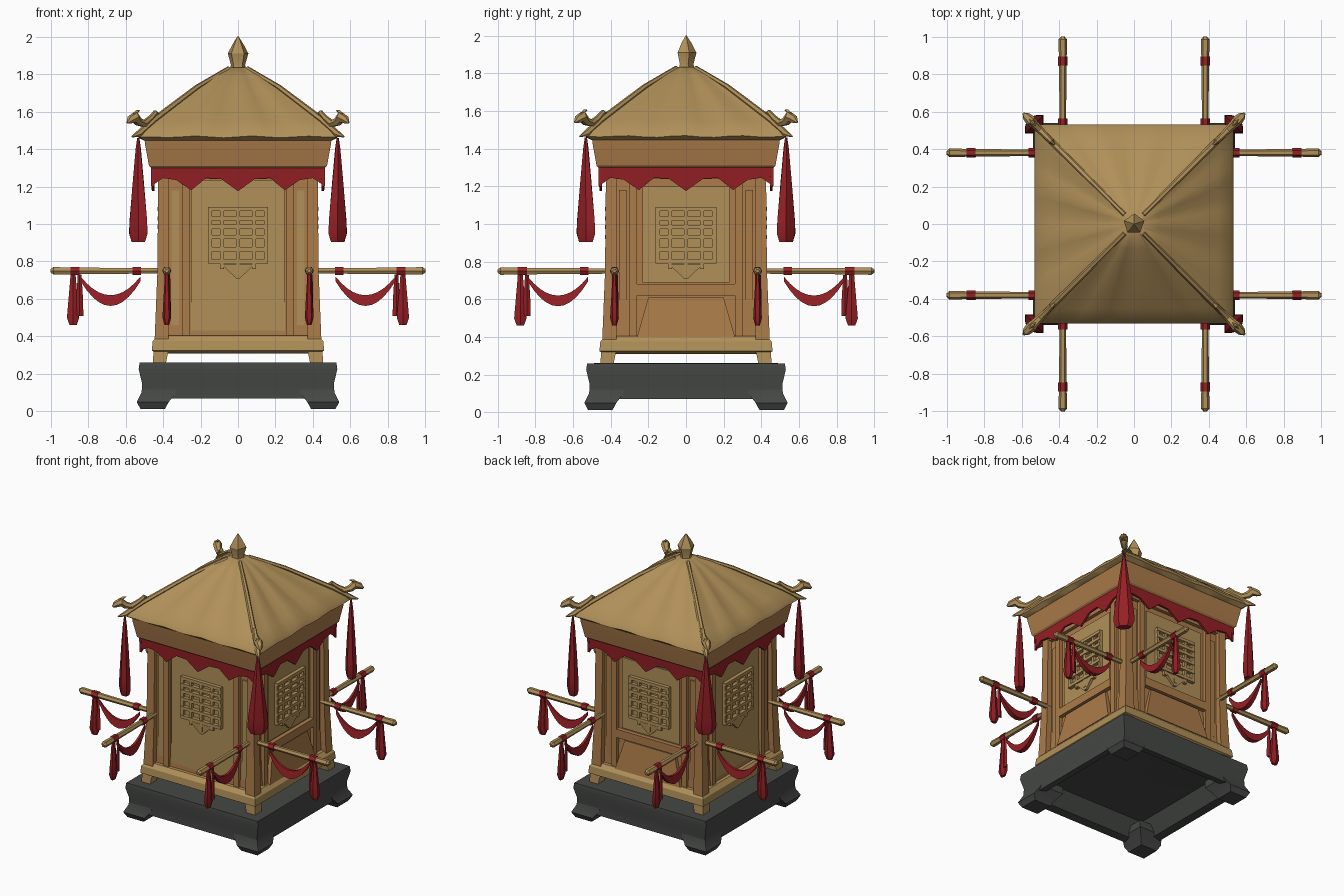
import bpy, bmesh, math
from mathutils import Matrix, Vector

if "Cube" in bpy.data.objects:
    bpy.data.objects.remove(bpy.data.objects["Cube"])


def material(name, rgb):
    m = bpy.data.materials.new(name)
    m.diffuse_color = (*rgb, 1)
    m.use_nodes = True
    m.node_tree.nodes["Principled BSDF"].inputs["Base Color"].default_value = m.diffuse_color
    return m


GOLD = material("old gold", (0.44, 0.28, 0.10))
BROWN = material("copper brown", (0.41, 0.20, 0.068))
RED = material("deep red", (0.30, 0.014, 0.018))
GREY = material("charcoal", (0.060, 0.064, 0.060))


def loft(name, sections, mat, turn=0, caps=True):
    """Skin closed sections of equal length; turn = degrees about z."""
    bm = bmesh.new()
    rot = Matrix.Rotation(math.radians(turn), 3, 'Z')
    rings = [[bm.verts.new(rot @ Vector(p)) for p in s] for s in sections]
    n = len(rings[0])
    for a, b in zip(rings, rings[1:]):
        for i in range(n):
            j = (i + 1) % n
            bm.faces.new((a[i], a[j], b[j], b[i]))
    if caps:
        bm.faces.new(rings[0])
        bm.faces.new(rings[-1])
    bmesh.ops.recalc_face_normals(bm, faces=bm.faces)
    me = bpy.data.meshes.new(name)
    bm.to_mesh(me)
    bm.free()
    for p in me.polygons:
        p.use_smooth = True
    me.set_sharp_from_angle(angle=math.radians(32))
    me.materials.append(mat)
    ob = bpy.data.objects.new(name, me)
    bpy.context.collection.objects.link(ob)
    return ob


def rect(x0, x1, y0, y1, z):
    return [(x0, y0, z), (x1, y0, z), (x1, y1, z), (x0, y1, z)]


def sq(h, z):
    return rect(-h, h, -h, h, z)


def box(name, x0, x1, y0, y1, z0, z1, mat, turn=0):
    return loft(name, [rect(x0, x1, y0, y1, z0), rect(x0, x1, y0, y1, z1)], mat, turn)


def tassel(name, x, y, rows, mat, turn, angle=0, n=6):
    """Hanging flattened bundle; rows = (z, half width, half depth)."""
    c, s = math.cos(angle), math.sin(angle)
    secs = []
    for z, w, d in rows:
        ring = []
        for i in range(n):
            t = math.tau * i / n
            u, v = w * math.cos(t), d * math.sin(t)
            ring.append((x + u * c - v * s, y + u * s + v * c, z))
        secs.append(ring)
    return loft(name, secs, mat, turn)


def diagonal_tube(name, rows, mat, turn, n=6):
    """Tube in the vertical plane of a corner; rows = (x=-y, z, radius)."""
    out = Vector((1, -1, 0)).normalized()
    side = Vector((1, 1, 0)).normalized()
    pts = [Vector((a, -a, z)) for a, z, r in rows]
    secs = []
    for k, (a, z, r) in enumerate(rows):
        t = (pts[min(k + 1, len(pts) - 1)] - pts[max(k - 1, 0)]).normalized()
        up = side.cross(t)
        secs.append([pts[k] + side * r * math.cos(math.tau * i / n) + up * r * math.sin(math.tau * i / n)
                     for i in range(n)])
    return loft(name, secs, mat, turn)


# Roof: square rings with soft cloth-like folds
def roof_ring(h, z, fold, n=14):
    ring = []
    for s in range(4):
        rot = Matrix.Rotation(s * math.pi / 2, 3, 'Z')
        for i in range(n):
            u = 2 * i / n - 1
            w = fold * math.sin(11 * u + 2 * s) * (1 - u ** 4)
            ring.append(rot @ Vector((h * u, -h, z + w)))
    return ring


loft("roof", [roof_ring(h, z, f) for h, z, f in
              [(0.05, 1.835, 0), (0.13, 1.79, .004), (0.22, 1.725, .008), (0.34, 1.635, .012),
               (0.45, 1.55, .011), (0.515, 1.495, .007), (0.53, 1.465, .005), (0.50, 1.445, 0)]], GOLD)
loft("frieze", [sq(0.50, 1.46), sq(0.495, 1.42), sq(0.475, 1.31), sq(0.46, 1.295)], BROWN)
tassel("finial", 0, 0, [(1.82, .045, .045), (1.85, .04, .04), (1.91, .058, .055), (1.96, .03, .03), (2.0, .004, .004)],
       GOLD, 0, 0.3, 5)

# Cabin core and sill
loft("cabin_walls", [sq(0.41, 0.32), sq(0.395, 0.6), sq(0.395, 1.31)], BROWN)
loft("sill", [sq(0.435, 0.31), sq(0.46, 0.325), sq(0.455, 0.375), sq(0.43, 0.405)], GOLD)

# Base: hollow table with a skirt
loft("base", [sq(0.47, 0.075), sq(0.515, 0.07), sq(0.51, 0.15), sq(0.53, 0.225), sq(0.525, 0.26),
              sq(0.30, 0.262)], GREY)
bpy.data.objects.remove(bpy.data.objects["base"])
loft("base", [sq(0.10, 0.21), sq(0.40, 0.19), sq(0.46, 0.08), sq(0.515, 0.07), sq(0.512, 0.15),
              sq(0.53, 0.225), sq(0.525, 0.26), sq(0.30, 0.262)], GREY)

for k, side in enumerate(("front", "right", "back", "left")):
    turn = 90 * k
    # Base leg, cabin foot and corner post
    loft(side + "_base_leg", [rect(.39, .52, -.52, -.39, 0.012), rect(.37, .54, -.54, -.37, 0.05),
                              rect(.33, .515, -.515, -.33, 0.10), rect(.33, .51, -.51, -.33, 0.15)], GREY, turn)
    loft(side + "_cabin_foot", [rect(.385, .455, -.455, -.385, 0.255), rect(.37, .45, -.45, -.37, 0.33)], GOLD, turn)
    loft(side + "_corner_post", [rect(.37, .445, -.445, -.37, 0.38), rect(.37, .43, -.43, -.37, 0.75),
                                 rect(.37, .425, -.425, -.37, 1.31)], BROWN, turn)

    # Wall framing and panels
    for s in (-1, 1):
        a, b = sorted((s * .26, s * .30))
        box(side + "_stile", a, b, -.42, -.39, .39, 1.25, BROWN, turn)
        a, b = sorted((s * .315, s * .355))
        box(side + "_side_strip", a, b, -.403, -.39, .46, 1.18, GOLD if side == "front" else BROWN, turn)
    box(side + "_top_rail", -.36, .36, -.42, -.39, 1.24, 1.31, BROWN, turn)
    if side in ("front", "left"):
        box(side + "_door_panel", -.25, .25, -.404, -.39, .42, 1.235, GOLD, turn)
    else:
        box(side + "_window_panel", -.23, .23, -.404, -.39, .69, 1.20, GOLD, turn)
        box(side + "_middle_rail", -.26, .26, -.425, -.39, .62, .68, BROWN, turn)
        loft(side + "_lower_panel", [rect(-.26, .26, -.44, -.39, .40), rect(-.20, .20, -.415, -.39, .61)], BROWN, turn)

    # Lattice window
    for x in (-.15, -.085, 0, .085, .15):
        low = .79 if abs(x) > .1 else .73 if x == 0 else .76
        box(side + "_lattice_upright", x - .011, x + .011, -.425, -.40, low, 1.09, GOLD, turn)
    for z in (.80, .865, .93, .985, 1.03, 1.08):
        box(side + "_lattice_bar", -.16, .16, -.43, -.40, z - .011, z + .011, GOLD, turn)
    loft(side + "_lattice_drop", [rect(-.01, .01, -.42, -.40, .71), rect(-.09, .09, -.425, -.40, .785)], GOLD, turn)

    # Red scalloped valance
    edge = [(-.465, 1.20), (-.40, 1.245), (-.33, 1.235), (-.25, 1.18), (-.17, 1.245), (-.09, 1.24), (0, 1.175),
            (.09, 1.24), (.17, 1.245), (.25, 1.18), (.33, 1.235), (.40, 1.245), (.465, 1.20)]
    loft(side + "_valance", [[(x, -.465, 1.305), (x, -.45, 1.305), (x, -.445, z), (x, -.46, z)] for x, z in edge],
         RED, turn)

    # Roof hip, curled beast at the eave, and corner tassel
    diagonal_tube(side + "_hip_ridge", [(.05, 1.83, .012), (.22, 1.728, .015), (.45, 1.553, .018), (.53, 1.48, .018),
                                        (.565, 1.465, .004)], GOLD, turn)
    diagonal_tube(side + "_eave_beast", [(.42, 1.585, .004), (.44, 1.595, .014), (.465, 1.565, .016),
                                         (.50, 1.535, .02), (.53, 1.545, .024), (.55, 1.57, .03),
                                         (.575, 1.555, .022), (.59, 1.54, .006)], GOLD, turn)
    diagonal_tube(side + "_beast_horn", [(.555, 1.575, .014), (.54, 1.60, .01), (.525, 1.605, .002)], GOLD, turn, 4)
    tassel(side + "_corner_tassel", .532, -.532, [(1.46, .006, .006), (1.40, .016, .014), (1.22, .040, .026),
                                                  (1.02, .066, .036), (.95, .070, .038), (.905, .05, .03)],
           RED, turn, math.pi / 4)

    # Carrying poles with ties, tassels and swags
    for t in (-.38, .38):
        secs = []
        for y, r in ((-.40, .016), (-.60, .018), (-.85, .020), (-.985, .023), (-1.0, .010)):
            secs.append([(t + r * math.cos(i * math.pi / 3), y, .75 + r * math.sin(i * math.pi / 3))
                         for i in range(6)])
        loft(side + "_pole", secs, GOLD, turn)
        for y, w in ((-.87, .025), (-.54, .022)):
            loft(side + "_pole_tie", [[(t + .025 * math.cos(i * math.pi / 3), yy, .75 + .025 * math.sin(i * math.pi / 3))
                                       for i in range(6)] for yy in (y - w, y + w)], RED, turn)
        tassel(side + "_pole_tassel", t, -.88, [(.745, .012, .014), (.68, .013, .020), (.58, .019, .030),
                                                (.50, .023, .038), (.46, .012, .022)], RED, turn)
        tassel(side + "_pole_tail", t + .012, -.845, [(.73, .006, .01), (.60, .009, .018), (.51, .010, .020)],
               RED, turn, 0, 4)
        swag = []
        for i in range(11):
            u = i / 5 - 1
            sag = 1 - u * u
            y, hi, lo = -.68 + .16 * u, .72 - .10 * sag, .695 - .132 * sag
            d = .006 + .012 * sag
            swag.append([(t - d * .5, y, hi), (t + d * .5, y, hi), (t + d, y, lo), (t - d, y, lo)])
        loft(side + "_swag", swag, RED, turn)
